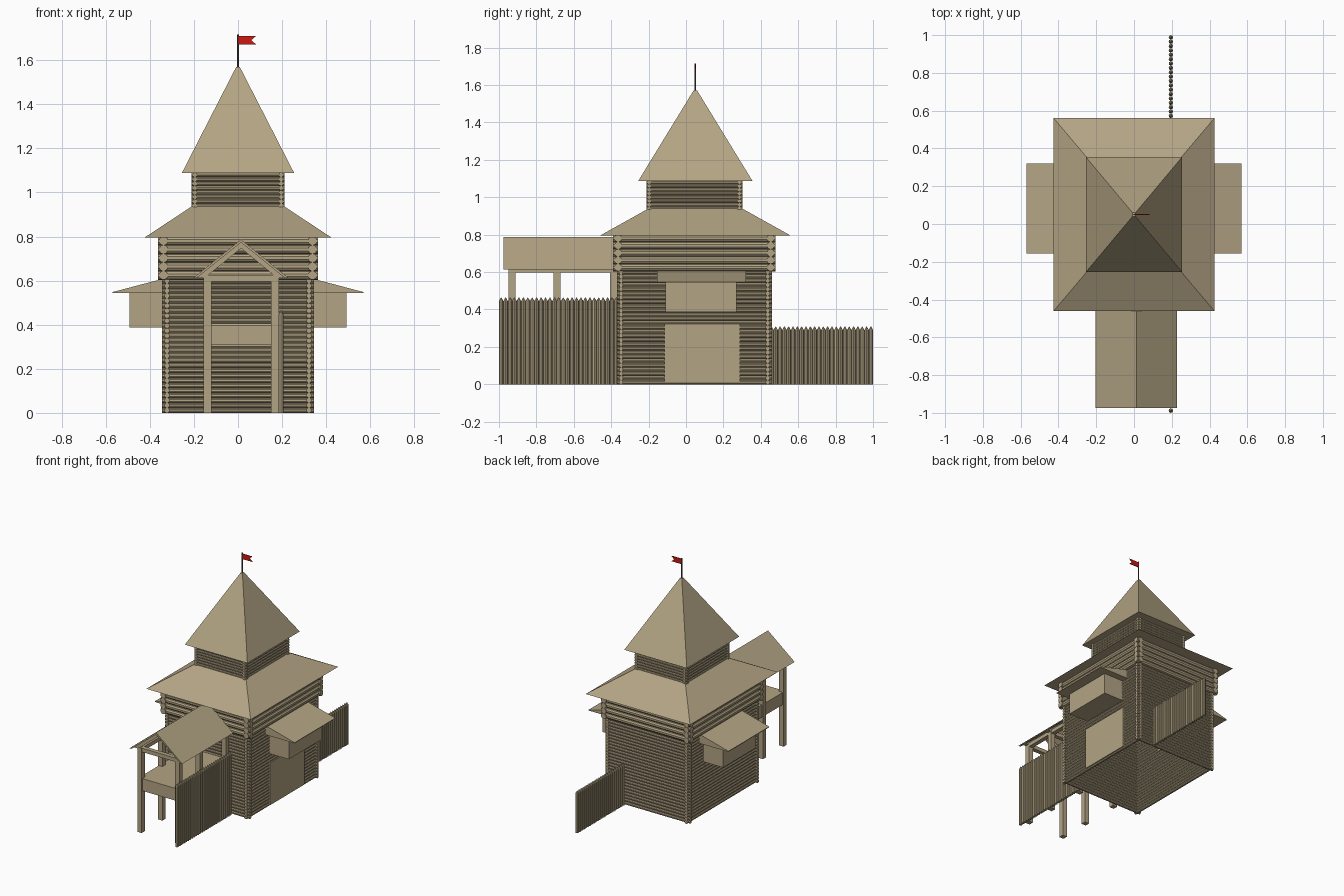
import bpy, bmesh
from mathutils import Vector, Matrix

if "Cube" in bpy.data.objects:
    bpy.data.objects.remove(bpy.data.objects["Cube"])

def material(name, color):
    m = bpy.data.materials.new(name)
    m.diffuse_color = color
    m.use_nodes = True
    m.node_tree.nodes["Principled BSDF"].inputs["Base Color"].default_value = m.diffuse_color
    return m

WOOD = material("wood", (0.45, 0.37, 0.23, 1))
RED = material("red_cloth", (0.6, 0.01, 0.005, 1))
IRON = material("dark_iron", (0.08, 0.075, 0.06, 1))
CY = 0.05  # tower centre along y

def finish(name, bm, mat=WOOD):
    bmesh.ops.recalc_face_normals(bm, faces=bm.faces)
    me = bpy.data.meshes.new(name)
    bm.to_mesh(me)
    bm.free()
    ob = bpy.data.objects.new(name, me)
    bpy.context.collection.objects.link(ob)
    me.materials.append(mat)
    return ob

def add_box(bm, lo, hi):
    lo, hi = Vector(lo), Vector(hi)
    size = hi - lo
    bmesh.ops.create_cube(bm, size=1, matrix=Matrix.Translation((lo + hi) / 2)
                          @ Matrix.Diagonal((*size, 1)))

def add_rod(bm, a, b, r, r2=None, sides=10):
    a, b = Vector(a), Vector(b)
    rot = (b - a).to_track_quat('Z', 'Y').to_matrix().to_4x4()
    bmesh.ops.create_cone(bm, cap_ends=True, segments=sides, radius1=r,
                          radius2=r if r2 is None else r2, depth=(b - a).length,
                          matrix=Matrix.Translation((a + b) / 2) @ rot)

def add_prism(bm, profile, y0, y1):
    """Extrude an (x, z) outline along y."""
    f = bm.faces.new([bm.verts.new((x, y0, z)) for x, z in profile])
    ext = bmesh.ops.extrude_face_region(bm, geom=[f])["geom"]
    # the source face stays as the near cap
    bmesh.ops.translate(bm, vec=(0, y1 - y0, 0),
                        verts=[v for v in ext if isinstance(v, bmesh.types.BMVert)])

def log_storey(name, hx, hy, cy, z0, z1, count, over):
    """Four log walls crossing at the corners."""
    bm = bmesh.new()
    pitch = (z1 - z0) / count
    for i in range(count):
        z = z0 + (i + 0.5) * pitch
        for s in (-1, 1):
            add_rod(bm, (-hx - over, cy + s * hy, z), (hx + over, cy + s * hy, z), pitch * 0.53)
            add_rod(bm, (s * hx, cy - hy - over, z), (s * hx, cy + hy + over, z), pitch * 0.53)
    return finish(name, bm)

def hip_roof(name, rings):
    """Closed roof from rectangular rings (half x, half y, z)."""
    bm = bmesh.new()
    loops = [[bm.verts.new((sx * hx, CY + sy * hy, z))
              for sx, sy in ((-1, -1), (1, -1), (1, 1), (-1, 1))] for hx, hy, z in rings]
    for a, b in zip(loops, loops[1:]):
        for i in range(4):
            j = (i + 1) % 4
            bm.faces.new((a[i], a[j], b[j], b[i]))
    bm.faces.new(loops[0])
    bm.faces.new(loops[-1])
    return finish(name, bm)

# Tower storeys
log_storey("lower_log_walls", 0.322, 0.392, 0.045, 0, 0.61, 27, 0.022)
log_storey("upper_log_walls", 0.338, 0.408, 0.045, 0.605, 0.80, 5, 0.026)
log_storey("lookout_log_walls", 0.196, 0.241, 0.045, 0.93, 1.09, 8, 0.016)

# Roofs
hip_roof("skirt_roof", [(0.425, 0.51, 0.795), (0.205, 0.25, 0.94)])
hip_roof("spire_roof", [(0.255, 0.305, 1.088), (0.008, 0.01, 1.57)])

# Flag and pole
bm = bmesh.new()
add_rod(bm, (0, CY, 1.55), (0, CY, 1.716), 0.004)
finish("flag_pole", bm, IRON)
bm = bmesh.new()
add_prism(bm, [(0, 1.672), (0.082, 1.672), (0.06, 1.691), (0.082, 1.71), (0, 1.71)],
          CY - 0.003, CY + 0.003)
finish("flag", bm, RED)

# Side bays with lean-to roofs
for side, s in (("left", -1), ("right", 1)):
    bm = bmesh.new()
    add_box(bm, (min(s * 0.31, s * 0.492), -0.11, 0.387), (max(s * 0.31, s * 0.492), 0.27, 0.55))
    finish(side + "_bay", bm)
    bm = bmesh.new()
    add_prism(bm, [(s * 0.32, 0.543), (s * 0.57, 0.543), (s * 0.57, 0.548), (s * 0.32, 0.614)],
              -0.155, 0.32)
    finish(side + "_bay_roof", bm)

# Door on the right wall
bm = bmesh.new()
add_box(bm, (0.31, -0.115, 0.01), (0.341, 0.29, 0.322))
finish("door", bm)

# Front porch: posts, deck, beams
PX = (-0.139, 0.168)
PY = (-0.93, -0.69, -0.388)
bm = bmesh.new()
for x in PX:
    for y in PY:
        add_box(bm, (x - 0.018, y - 0.018, 0), (x + 0.018, y + 0.018, 0.625))
finish("porch_posts", bm)
bm = bmesh.new()
add_box(bm, (-0.15, -0.94, 0.308), (0.18, -0.36, 0.398))
finish("porch_deck", bm)
bm = bmesh.new()
for x in PX:
    add_box(bm, (x - 0.016, -0.945, 0.597), (x + 0.016, -0.37, 0.625))
for y in PY:
    add_box(bm, (PX[0], y - 0.016, 0.597), (PX[1], y + 0.016, 0.625))
finish("porch_beams", bm)

# Porch gable roof with rafters
bm = bmesh.new()
add_prism(bm, [(-0.203, 0.613), (0.014, 0.787), (0.228, 0.613), (0.211, 0.613),
               (0.014, 0.773), (-0.186, 0.613)], -0.975, -0.36)
finish("porch_roof", bm)
bm = bmesh.new()
for y in PY:
    add_prism(bm, [(-0.186, 0.613), (0.014, 0.774), (0.211, 0.613), (0.176, 0.613),
                   (0.014, 0.747), (-0.15, 0.613)], y - 0.015, y + 0.015)
finish("porch_rafters", bm)

# Palisades of sharpened stakes
def palisade(name, y0, y1, count, height):
    bm = bmesh.new()
    pitch = (y1 - y0) / count
    for i in range(count):
        y = y0 + (i + 0.5) * pitch
        r = pitch * 0.5
        add_rod(bm, (0.195, y, 0), (0.195, y, height - 0.02), r, sides=8)
        add_rod(bm, (0.195, y, height - 0.02), (0.195, y, height), r, 0.001, sides=8)
    finish(name, bm)

palisade("front_palisade", -1.0, -0.36, 27, 0.465)
palisade("back_palisade", 0.445, 1.0, 24, 0.31)
